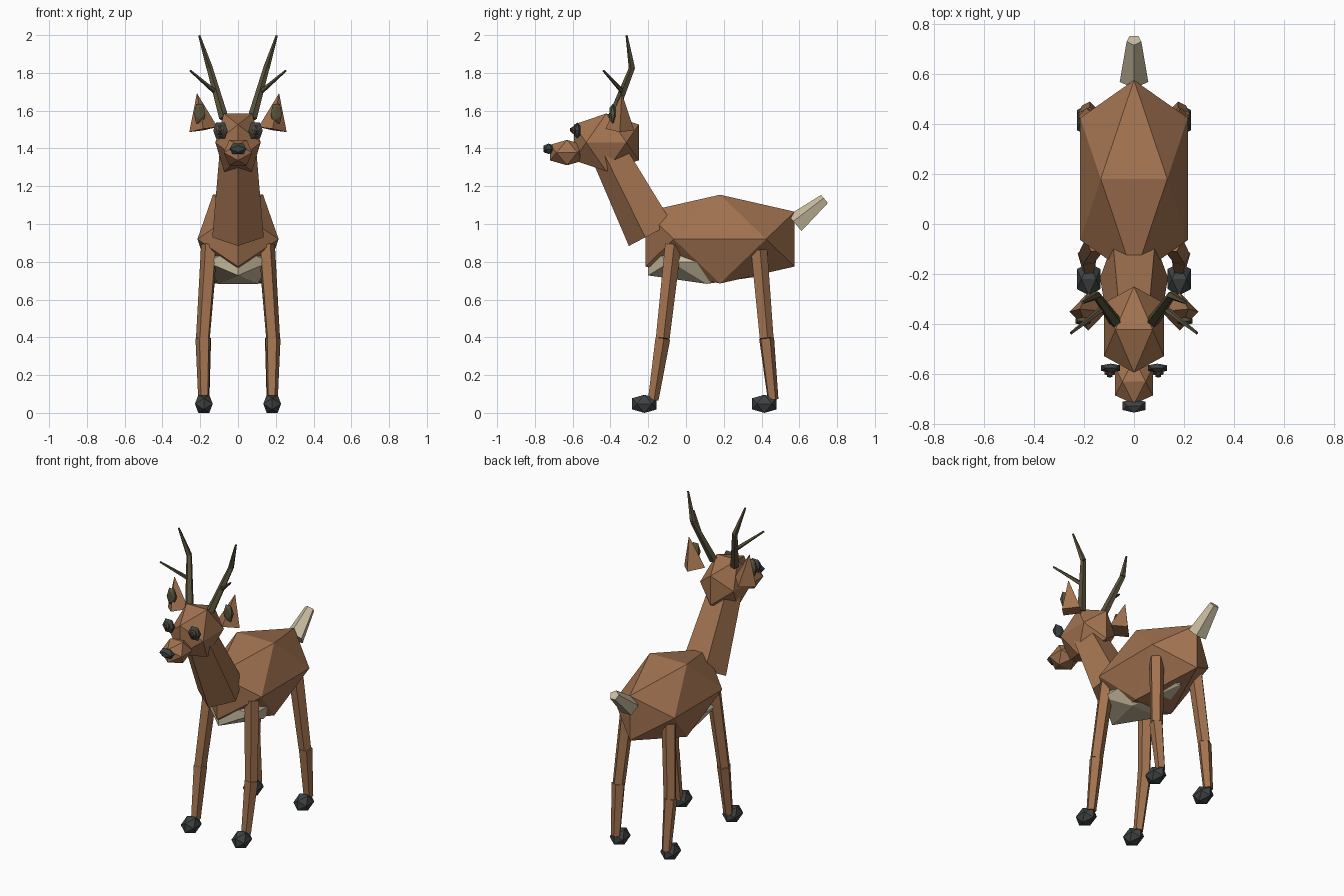
import bpy
import bmesh
from math import sin, cos, pi, sqrt
from mathutils import Vector

cube = bpy.data.objects.get("Cube")
if cube:
    bpy.data.objects.remove(cube)


def material(name, rgb):
    m = bpy.data.materials.new(name)
    m.use_nodes = True
    m.diffuse_color = (*rgb, 1)
    bsdf = m.node_tree.nodes["Principled BSDF"]
    bsdf.inputs["Base Color"].default_value = (*rgb, 1)
    bsdf.inputs["Roughness"].default_value = 0.9
    return m


BROWN = material("fur brown", (0.36, 0.17, 0.08))
CREAM = material("pale fur", (0.60, 0.52, 0.36))
DARK = material("hoof grey", (0.05, 0.056, 0.056))
HORN = material("antler olive", (0.10, 0.085, 0.043))
IRIS = material("iris brown", (0.14, 0.07, 0.035))


def finish(name, bm, mat):
    bmesh.ops.recalc_face_normals(bm, faces=bm.faces[:])
    mesh = bpy.data.meshes.new(name)
    bm.to_mesh(mesh)
    bm.free()
    mesh.materials.append(mat)
    obj = bpy.data.objects.new(name, mesh)
    bpy.context.collection.objects.link(obj)
    return obj


def ico(name, centre, half, mat):
    """Icosahedron with a crosswise top ridge, filling the given half sizes."""
    k = 2 / (1 + sqrt(5))
    c, h = Vector(centre), Vector(half)
    bm = bmesh.new()
    for a in (-1, 1):
        for b in (-1, 1):
            for p in ((a * k, 0, b), (0, a, b * k), (a, b * k, 0)):
                bm.verts.new(c + Vector(p) * h)
    bmesh.ops.convex_hull(bm, input=bm.verts[:])
    return finish(name, bm, mat)


def limb(name, start, end, r1, r2, mat, sides=5):
    """Tapered prism between two points, with one edge towards the front."""
    start, end = Vector(start), Vector(end)
    turn = Vector((0, 0, 1)).rotation_difference(end - start)
    bm = bmesh.new()
    rings = []
    for centre, r in ((start, r1), (end, r2)):
        ring = []
        for i in range(sides):
            a = 2 * pi * i / sides
            ring.append(bm.verts.new(centre + turn @ Vector((sin(a) * r, -cos(a) * r, 0))))
        rings.append(ring)
    low, high = rings
    for i in range(sides):
        j = (i + 1) % sides
        bm.faces.new((low[i], low[j], high[j], high[i]))
    bm.faces.new(low[::-1])
    bm.faces.new(high)
    return finish(name, bm, mat)


# Torso, neck and tail
ico("body", (0, 0.18, 0.92), (0.215, 0.395, 0.235), BROWN)
ico("belly", (0, 0.11, 0.80), (0.17, 0.31, 0.117), CREAM)
limb("neck", (0, -0.176, 0.95), (0, -0.407, 1.39), 0.143, 0.103, BROWN)
limb("tail", (0, 0.58, 1.0), (0, 0.735, 1.13), 0.06, 0.031, CREAM)

# Head
ico("head", (0, -0.422, 1.432), (0.12, 0.172, 0.153), BROWN)
ico("muzzle", (0, -0.63, 1.378), (0.075, 0.09, 0.067), BROWN)
ico("nose", (0, -0.727, 1.398), (0.045, 0.027, 0.028), DARK)

for side, s in (("left", 1), ("right", -1)):
    # Eyes
    ico(side + "_eye", (s * 0.093, -0.576, 1.495), (0.038, 0.018, 0.042), DARK)
    ico(side + "_iris", (s * 0.096, -0.594, 1.497), (0.021, 0.013, 0.022), IRIS)
    ico(side + "_pupil", (s * 0.097, -0.606, 1.499), (0.011, 0.008, 0.012), DARK)

    # Ears
    limb(side + "_ear", (s * 0.183, -0.35, 1.5), (s * 0.217, -0.34, 1.69),
         0.076, 0.001, BROWN, 4)
    ico(side + "_inner_ear", (s * 0.203, -0.388, 1.583), (0.03, 0.016, 0.052), HORN)

    # Antlers
    joint = (s * 0.15, -0.285, 1.825)
    limb(side + "_antler_beam", (s * 0.075, -0.39, 1.56), joint, 0.026, 0.017, HORN)
    limb(side + "_antler_tip", joint, (s * 0.205, -0.314, 1.998), 0.018, 0.006, HORN)
    limb(side + "_antler_branch", (s * 0.115, -0.33, 1.695), (s * 0.252, -0.437, 1.812),
         0.014, 0.006, HORN)

    # Legs: top, knee, ankle and hoof positions along y
    for end, top, top_z, knee, ankle, hoof in (
            ("front", -0.07, 0.89, -0.125, -0.175, -0.22),
            ("back", 0.385, 0.86, 0.425, 0.46, 0.415)):
        name = side + "_" + end
        knee_point = (s * 0.184, knee, 0.395)
        limb(name + "_upper_leg", (s * 0.15, top, top_z), knee_point, 0.046, 0.039, BROWN)
        limb(name + "_lower_leg", knee_point, (s * 0.181, ankle, 0.07), 0.042, 0.03, BROWN)
        ico(name + "_hoof", (s * 0.181, hoof, 0.048), (0.047, 0.065, 0.048), DARK)
